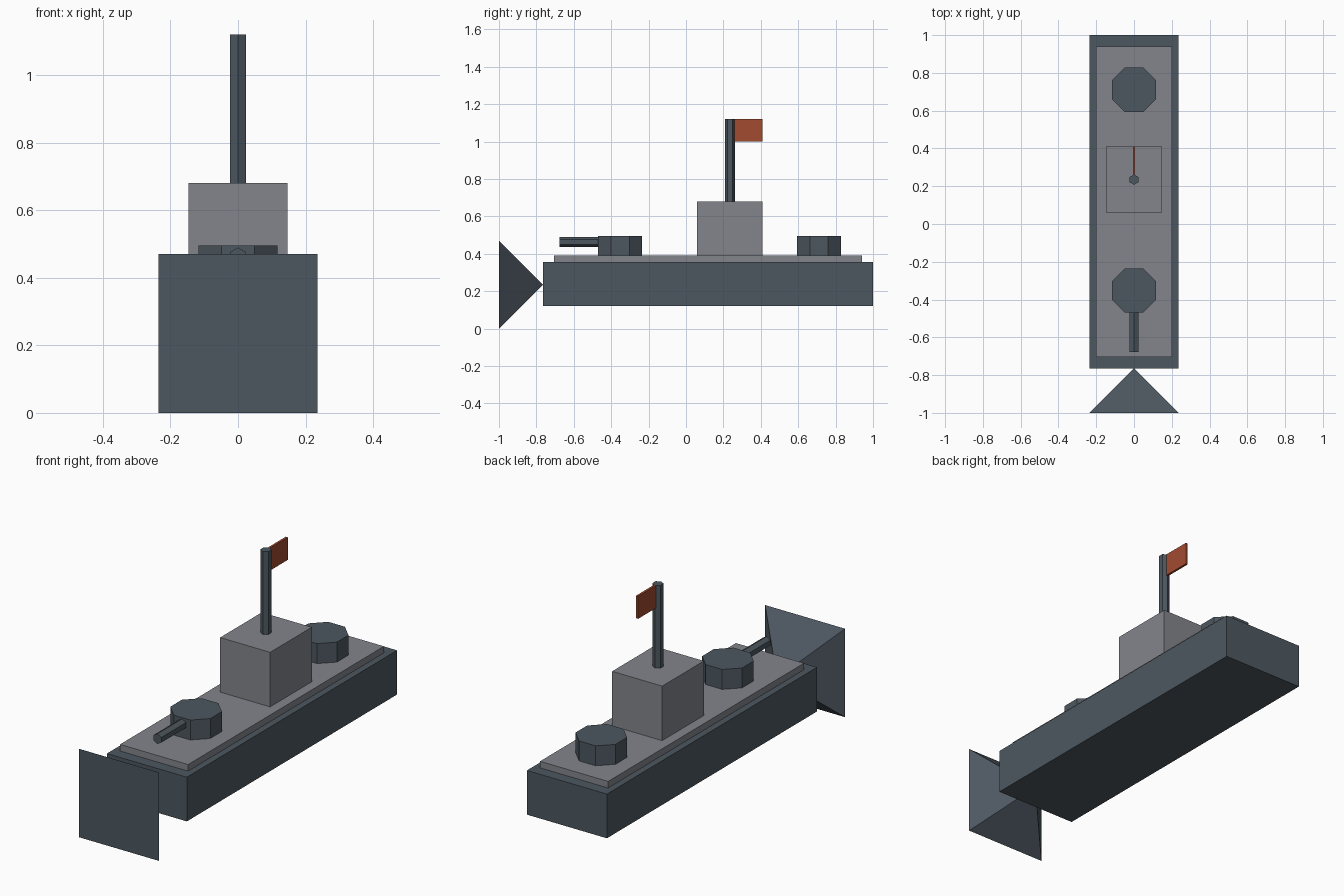
import bpy
import math
from mathutils import Matrix

cube = bpy.data.objects.get("Cube")
if cube:
    bpy.data.objects.remove(cube, do_unlink=True)


def material(name, rgb):
    mat = bpy.data.materials.new(name)
    mat.use_nodes = True
    mat.diffuse_color = (*rgb, 1)
    mat.node_tree.nodes["Principled BSDF"].inputs["Base Color"].default_value = (*rgb, 1)
    return mat


slate = material("slate_blue_grey", (0.075, 0.097, 0.118))
grey = material("light_grey", (0.23, 0.235, 0.26))
red = material("rust_red", (0.36, 0.07, 0.03))


def finish(name, mat, transform):
    obj = bpy.context.object
    obj.name = name
    obj.data.name = name
    obj.data.transform(transform)
    obj.data.materials.append(mat)
    return obj


def box(name, mat, x, y, z):
    """Box spanning the given (low, high) ranges."""
    bpy.ops.mesh.primitive_cube_add(size=1)
    spans = (x, y, z)
    obj = finish(name, mat, Matrix.Diagonal([b - a for a, b in spans] + [1]))
    obj.location = [(a + b) / 2 for a, b in spans]


def prism(name, mat, sides, radius, length, location, turn=0, lie_down=False, tip=None):
    """Upright prism or cone, optionally laid along the y axis."""
    bpy.ops.mesh.primitive_cone_add(vertices=sides, radius1=radius,
                                    radius2=radius if tip is None else tip, depth=length)
    transform = Matrix.Rotation(turn, 4, "Z")
    if lie_down:
        transform = Matrix.Rotation(-math.pi / 2, 4, "X") @ transform
    finish(name, mat, transform).location = location


# Hull, deck and bridge
box("hull", slate, (-0.235, 0.235), (-0.765, 1), (0.12, 0.355))
box("deck", grey, (-0.2, 0.2), (-0.705, 0.94), (0.355, 0.39))
box("bridge", grey, (-0.147, 0.147), (0.06, 0.41), (0.39, 0.68))

# Square pyramid touching the bow with its tip
prism("bow_pyramid", slate, 4, 0.235 * math.sqrt(2), 0.235, (0, -0.8825, 0.235),
      turn=math.pi / 4, lie_down=True, tip=0)

# Octagonal turrets with flat sides facing fore and aft
for name, y in (("front_turret", -0.352), ("rear_turret", 0.711)):
    prism(name, slate, 8, 0.1175 / math.cos(math.pi / 8), 0.107, (0, y, 0.4425), turn=math.pi / 8)

# Hexagonal gun barrel and mast
prism("gun_barrel", slate, 6, 0.027, 0.22, (0, -0.567, 0.4625), lie_down=True)
prism("mast", slate, 6, 0.027, 0.44, (0, 0.235, 0.9))

# Flag
box("flag", red, (-0.006, 0.006), (0.255, 0.41), (1.0, 1.12))
